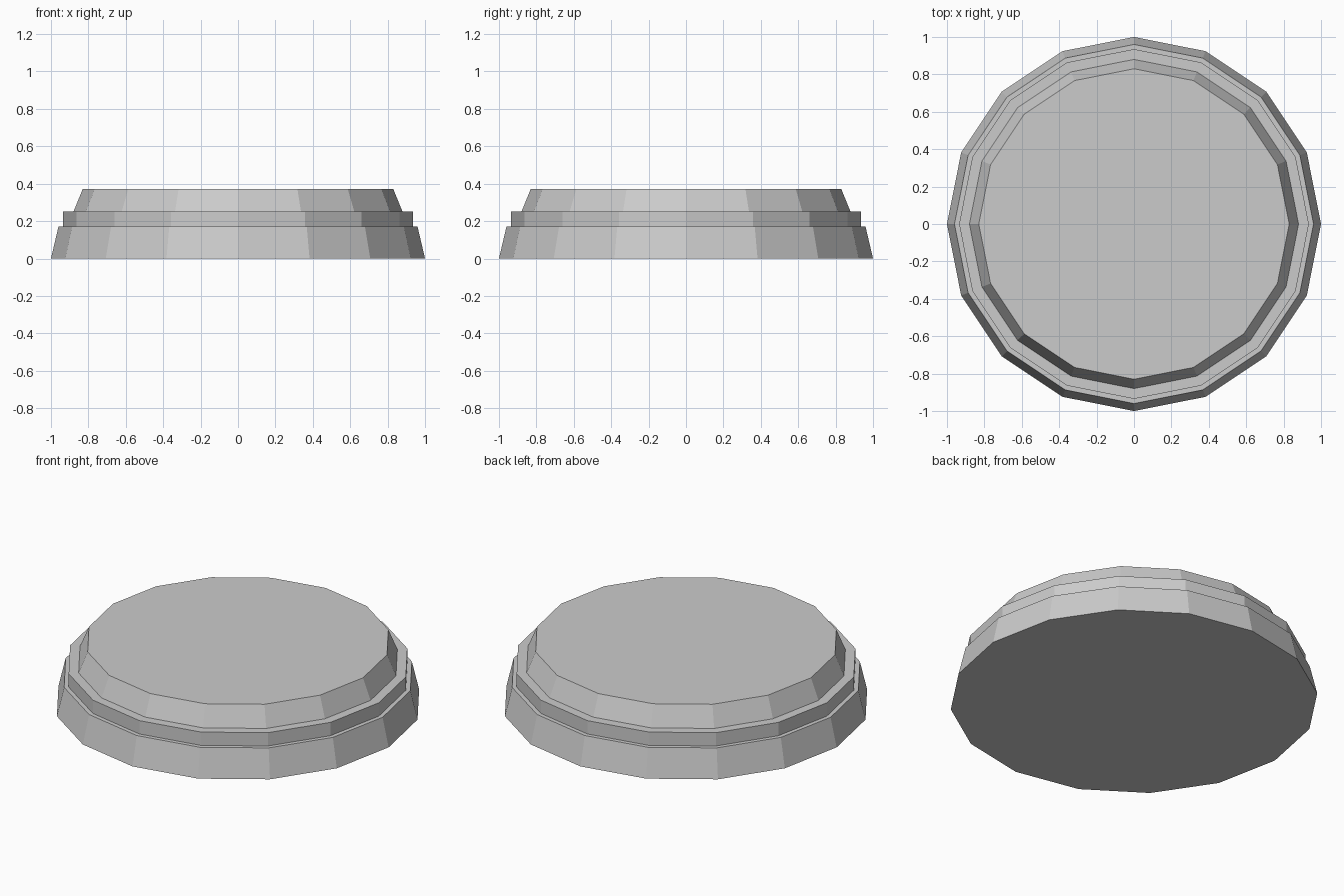
import bpy
import bmesh
from math import cos, sin, tau

cube = bpy.data.objects.get("Cube")
if cube:
    bpy.data.objects.remove(cube, do_unlink=True)

SIDES = 16

# Plain grey for the whole plinth
grey = bpy.data.materials.new("light_grey")
grey.use_nodes = True
colour = (0.6, 0.6, 0.6, 1.0)
grey.diffuse_color = colour
grey.node_tree.nodes["Principled BSDF"].inputs["Base Color"].default_value = colour

# Stepped outline from floor to top: radius, height
profile = [
    (1.0, 0.0), (0.96, 0.17),        # sloping foot
    (0.935, 0.17), (0.935, 0.25),    # straight band
    (0.88, 0.25), (0.83, 0.372),     # sloping top tier
]


def turned_solid(name, outline, material):
    """Spin an outline into a closed, flat-faced solid."""
    bm = bmesh.new()
    rings = [[bm.verts.new((r * cos(tau * i / SIDES), r * sin(tau * i / SIDES), z))
              for i in range(SIDES)] for r, z in outline]
    for low, high in zip(rings, rings[1:]):
        for i in range(SIDES):
            j = (i + 1) % SIDES
            bm.faces.new((low[i], low[j], high[j], high[i]))
    bm.faces.new(rings[0][::-1])
    bm.faces.new(rings[-1])
    mesh = bpy.data.meshes.new(name)
    bm.to_mesh(mesh)
    bm.free()
    mesh.materials.append(material)
    obj = bpy.data.objects.new(name, mesh)
    bpy.context.collection.objects.link(obj)
    return obj


turned_solid("round_plinth", profile, grey)
